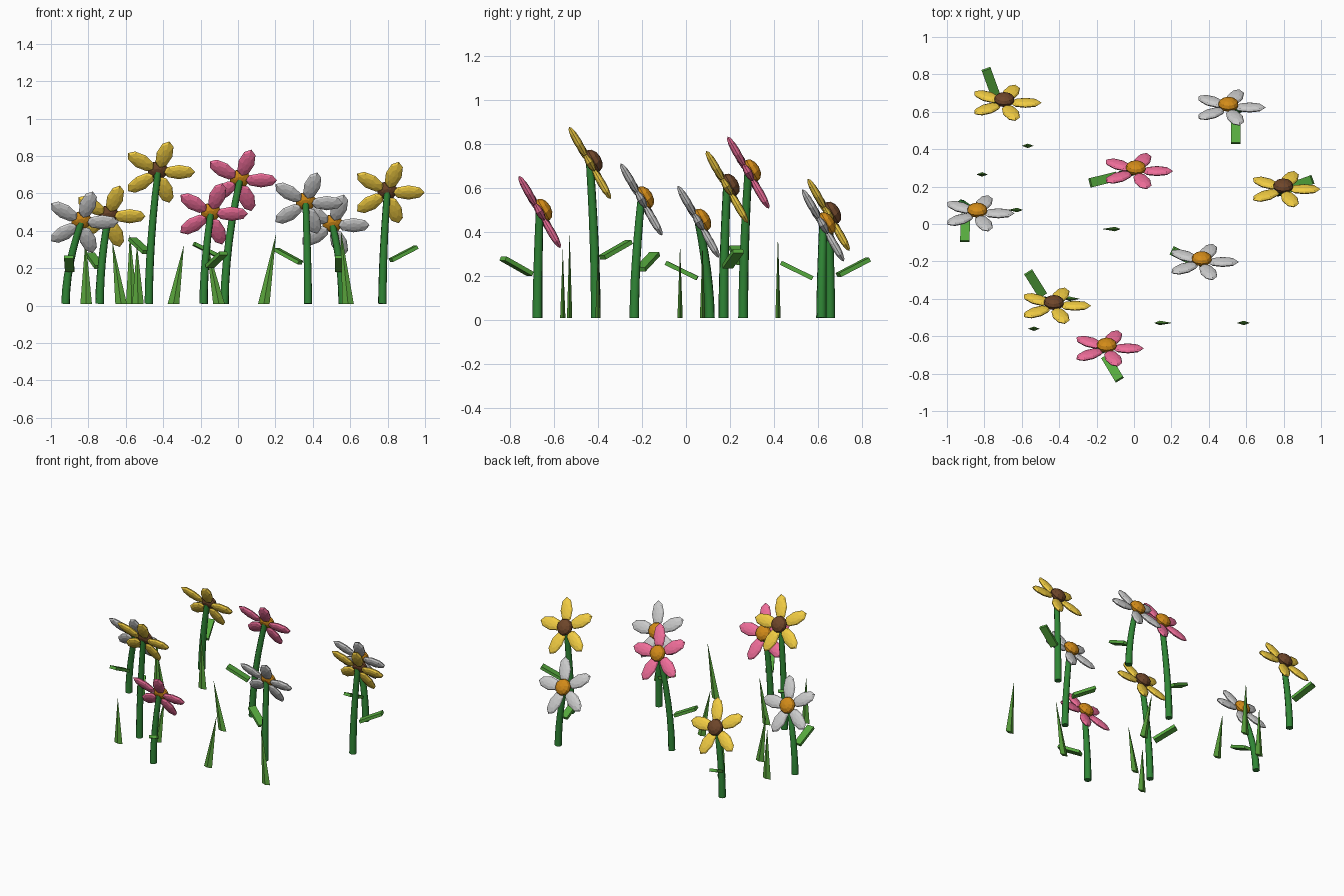
import bpy, bmesh
from math import radians, cos, sin
from mathutils import Matrix, Vector

if "Cube" in bpy.data.objects:
    bpy.data.objects.remove(bpy.data.objects["Cube"])


def material(name, rgb):
    # Colours are given as seen on screen, stored as linear values
    m = bpy.data.materials.new(name)
    m.diffuse_color = (*(c ** 2.2 for c in rgb), 1)
    m.use_nodes = True
    m.node_tree.nodes["Principled BSDF"].inputs["Base Color"].default_value = m.diffuse_color
    return m


STEM = material("stem_green", (0.20, 0.52, 0.22))
LEAF = material("leaf_green", (0.34, 0.66, 0.25))
BLADE = material("grass_green", (0.35, 0.63, 0.24))
BROWN = material("brown", (0.43, 0.28, 0.18))
ORANGE = material("orange", (0.82, 0.54, 0.12))
YELLOW = material("yellow", (0.95, 0.80, 0.27))
PINK = material("pink", (0.94, 0.43, 0.60))


def finish(bm, name, mat):
    me = bpy.data.meshes.new(name)
    bm.to_mesh(me)
    bm.free()
    if mat:
        me.materials.append(mat)
    ob = bpy.data.objects.new(name, me)
    bpy.context.collection.objects.link(ob)
    return ob


def scale(x, y, z):
    return Matrix.Diagonal((x, y, z, 1))


def stem(name, base, head):
    # Tapered tube that starts upright and leans towards the head
    cu = bpy.data.curves.new(name, 'CURVE')
    cu.dimensions = '3D'
    cu.bevel_depth = 0.0235
    cu.bevel_resolution = 2
    cu.use_fill_caps = True
    sp = cu.splines.new('POLY')
    n = 7
    sp.points.add(n - 1)
    for i, p in enumerate(sp.points):
        t = i / (n - 1)
        xy = base.lerp(head, t ** 1.8)
        p.co = (xy.x, xy.y, base.z + (head.z - base.z) * t, 1)
        p.radius = 1 - 0.22 * t
    cu.materials.append(STEM)
    ob = bpy.data.objects.new(name, cu)
    bpy.context.collection.objects.link(ob)
    bpy.ops.object.select_all(action='DESELECT')
    ob.select_set(True)
    bpy.context.view_layer.objects.active = ob
    bpy.ops.object.convert(target='MESH')
    bpy.ops.object.shade_smooth_by_angle(angle=radians(50))


def flower(i, head, base, petal_mat, disc_mat, leaf_deg, leaf_z):
    head, base = Vector(head), Vector((*base, 0.01))
    stem(f"stem_{i}", base, head)
    frame = Matrix.Translation(head) @ Matrix.Rotation(radians(-60), 4, 'X')

    # Five flattened petals
    bm = bmesh.new()
    for k in range(5):
        m = (frame @ Matrix.Rotation(radians(72 * k), 4, 'Z')
             @ Matrix.Translation((0.113, 0, 0)) @ scale(0.086, 0.044, 0.018))
        bmesh.ops.create_uvsphere(bm, u_segments=8, v_segments=6, radius=1, matrix=m)
    finish(bm, f"petals_{i}", petal_mat)

    # Domed flower centre
    bm = bmesh.new()
    m = frame @ Matrix.Translation((0, 0, 0.020)) @ scale(0.055, 0.055, 0.035)
    bmesh.ops.create_uvsphere(bm, u_segments=10, v_segments=6, radius=1, matrix=m)
    finish(bm, f"flower_centre_{i}", disc_mat)

    # Slab leaf rising outwards
    t = (leaf_z - base.z) / (head.z - base.z)
    a = base.lerp(head, t ** 1.8)
    d = radians(leaf_deg)
    c = (a.x + 0.114 * cos(d), a.y + 0.114 * sin(d), leaf_z)
    bm = bmesh.new()
    m = (Matrix.Translation(c) @ Matrix.Rotation(d, 4, 'Z')
         @ Matrix.Rotation(radians(-26), 4, 'Y') @ scale(0.16, 0.05, 0.02))
    bmesh.ops.create_cube(bm, size=1, matrix=m)
    finish(bm, f"leaf_{i}", LEAF)


# head centre, stem base, petal colour, centre colour, leaf direction, leaf height
FLOWERS = [
    ((-0.693, 0.648, 0.478), (-0.740, 0.655), YELLOW, BROWN, 110, 0.240),
    ((0.505, 0.623, 0.430), (0.560, 0.615), None, ORANGE, -90, 0.225),
    ((0.010, 0.283, 0.670), (-0.072, 0.260), PINK, ORANGE, 194, 0.295),
    ((0.798, 0.186, 0.605), (0.772, 0.170), YELLOW, BROWN, 20, 0.278),
    ((-0.838, 0.057, 0.446), (-0.922, 0.108), None, ORANGE, -92, 0.225),
    ((0.362, -0.203, 0.548), (0.374, -0.235), None, ORANGE, 153, 0.265),
    ((-0.428, -0.437, 0.714), (-0.477, -0.410), YELLOW, BROWN, 122, 0.320),
    ((-0.146, -0.665, 0.491), (-0.184, -0.675), PINK, ORANGE, -59, 0.245),
]
for i, f in enumerate(FLOWERS, 1):
    flower(i, *f)

# Grass blades: base x, base y, tip x, tip z
BLADES = [
    (-0.568, 0.418, -0.578, 0.38), (-0.812, 0.265, -0.815, 0.35),
    (-0.625, 0.075, -0.672, 0.34), (-0.102, -0.027, -0.170, 0.34),
    (-0.535, -0.560, -0.540, 0.32), (0.138, -0.529, 0.203, 0.38),
    (0.588, -0.529, 0.550, 0.40), (-0.345, -0.400, -0.290, 0.32),
]
for i, (x, y, tx, tz) in enumerate(BLADES, 1):
    # Thin four-sided spike, sheared sideways to the tip
    h = tz - 0.01
    shear = Matrix.Identity(4)
    shear[0][2] = (tx - x) / h
    m = (Matrix.Translation((x, y, 0.01)) @ shear @ scale(0.031, 0.012, h)
         @ Matrix.Translation((0, 0, 0.5)))
    bm = bmesh.new()
    bmesh.ops.create_cone(bm, cap_ends=True, segments=4, radius1=1, radius2=0.02,
                          depth=1, matrix=m)
    finish(bm, f"grass_blade_{i}", BLADE)
